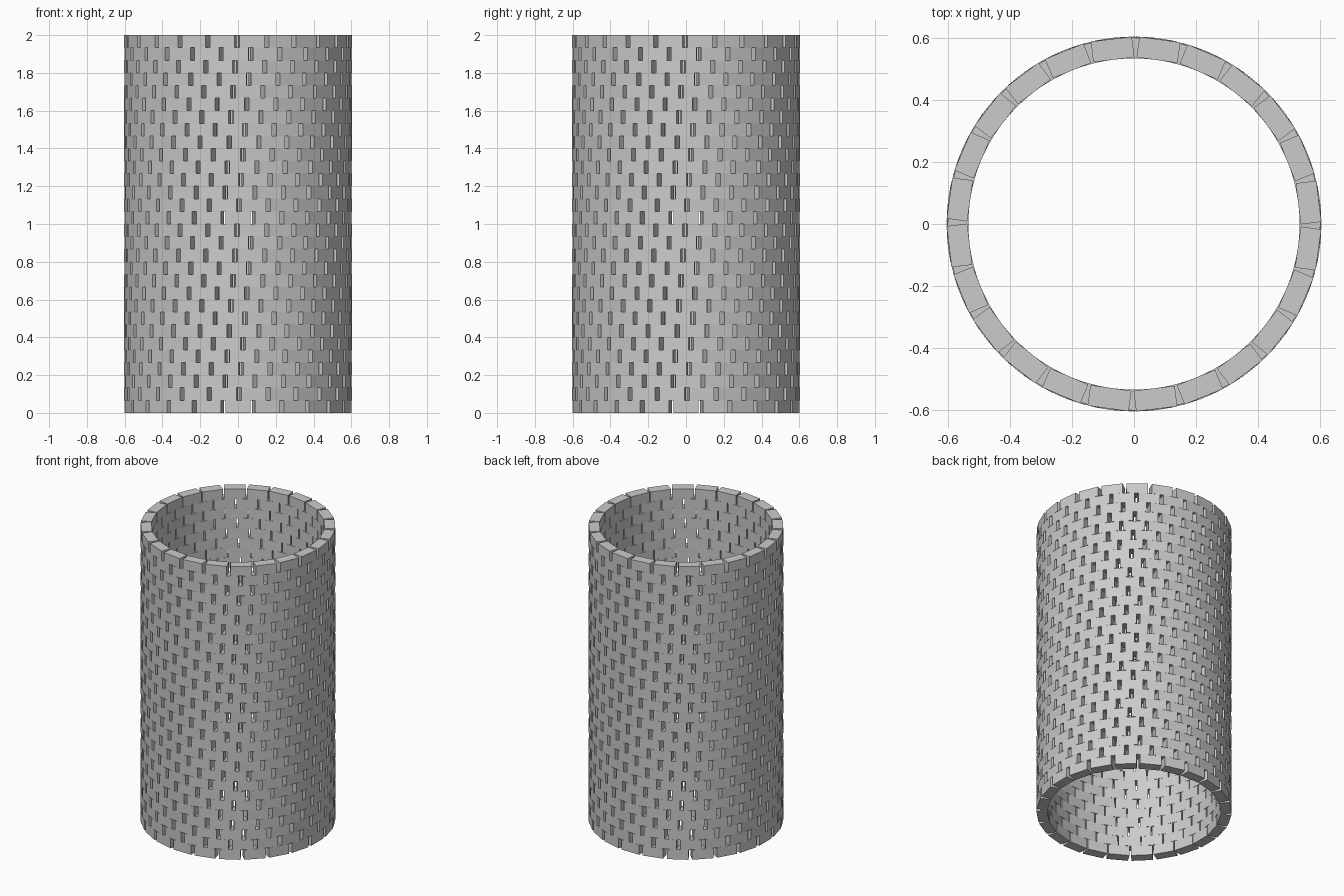
import bpy, bmesh
from math import radians
from mathutils import Matrix

if "Cube" in bpy.data.objects:
    bpy.data.objects.remove(bpy.data.objects["Cube"])

ROWS, PER_ROW = 30, 24
H = 2.0 / ROWS            # brick height and depth; length is twice that
RADIUS = 8.5 * H          # ring radius to brick centres
TWIST = 8.0               # degrees each course turns over the one below


def add_brick(bm, angle, z):
    m = (Matrix.Rotation(radians(angle), 4, 'Z')
         @ Matrix.Translation((RADIUS, 0, z))
         @ Matrix.Diagonal((H, 2 * H, H, 1)))
    bmesh.ops.create_cube(bm, size=1.0, matrix=m)


# Round brick wall: stacked rings of straight bricks with wedge gaps
bm = bmesh.new()
for row in range(ROWS):
    for i in range(PER_ROW):
        add_brick(bm, i * 360 / PER_ROW + row * TWIST, (row + 0.5) * H)

mesh = bpy.data.meshes.new("brick_tower_wall")
bm.to_mesh(mesh)
bm.free()
wall = bpy.data.objects.new("brick_tower_wall", mesh)
bpy.context.collection.objects.link(wall)
